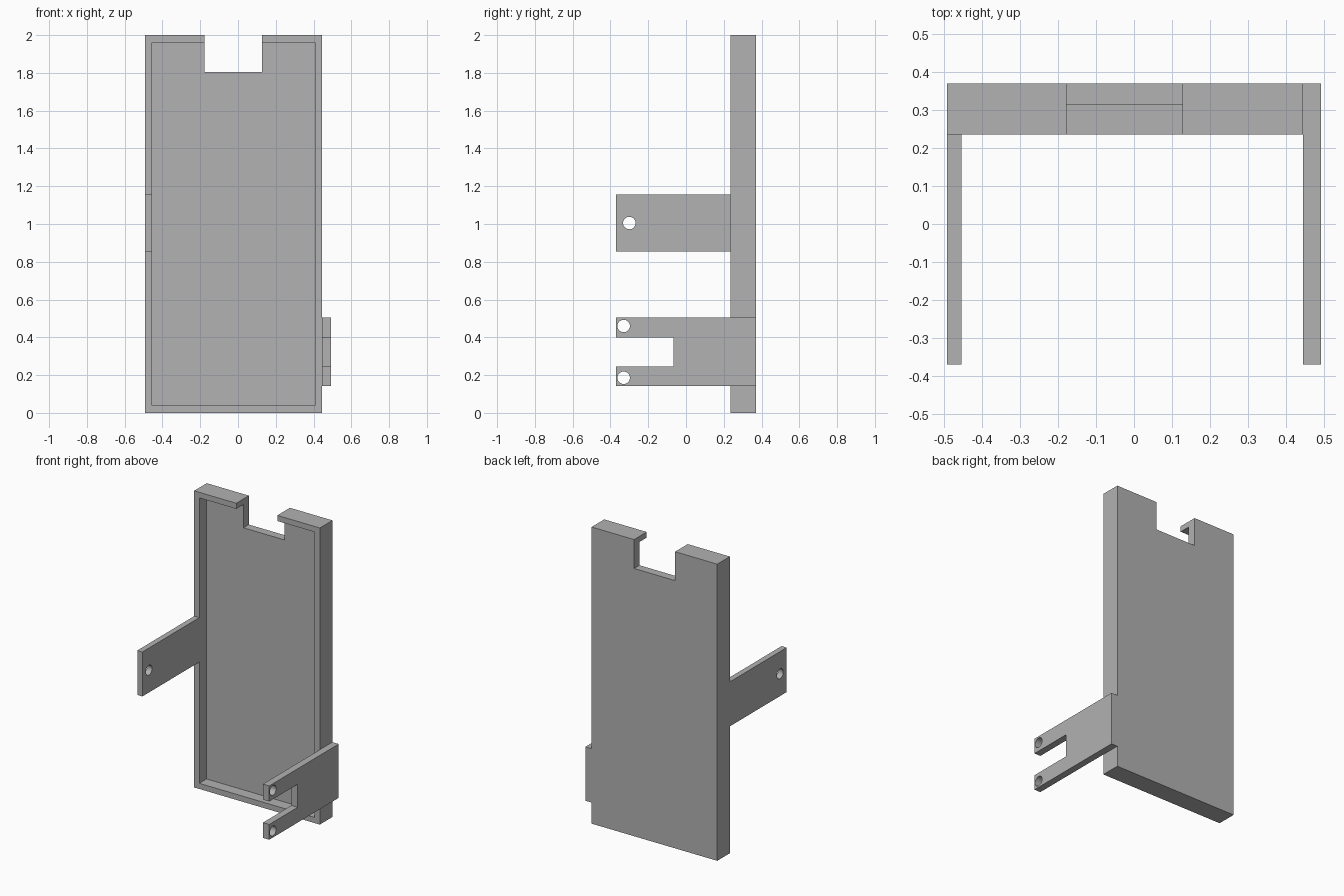
import bpy
import bmesh
from math import pi
from mathutils import Matrix

default = bpy.data.objects.get("Cube")
if default:
    bpy.data.objects.remove(default, do_unlink=True)

# One plain grey for the whole bracket
GREY = (0.445, 0.445, 0.445, 1)
grey = bpy.data.materials.new("plain grey")
grey.use_nodes = True
grey.diffuse_color = GREY
grey.node_tree.nodes["Principled BSDF"].inputs["Base Color"].default_value = GREY


def new_object(name, bm):
    mesh = bpy.data.meshes.new(name)
    bm.to_mesh(mesh)
    bm.free()
    mesh.materials.append(grey)
    ob = bpy.data.objects.new(name, mesh)
    bpy.context.collection.objects.link(ob)
    return ob


def box(name, x, y, z):
    """Box from (low, high) pairs along each axis."""
    bm = bmesh.new()
    bmesh.ops.create_cube(bm, size=1)
    for v in bm.verts:
        v.co = [low + (c + 0.5) * (high - low)
                for c, (low, high) in zip(v.co, (x, y, z))]
    return new_object(name, bm)


def pin(x, y, z, radius=0.033):
    """Round cutter lying along x."""
    bm = bmesh.new()
    bmesh.ops.create_cone(bm, cap_ends=True, segments=32, radius1=radius,
                          radius2=radius, depth=0.2,
                          matrix=Matrix.Translation((x, y, z)) @ Matrix.Rotation(pi / 2, 4, "Y"))
    return new_object("hole_cutter", bm)


def cut(ob, cutters):
    """Subtract the cutters, bake the result and drop the cutters."""
    for cutter in cutters:
        cutter.hide_render = True
        mod = ob.modifiers.new("cut", "BOOLEAN")
        mod.operation = "DIFFERENCE"
        mod.solver = "EXACT"
        mod.object = cutter
    graph = bpy.context.evaluated_depsgraph_get()
    baked = bpy.data.meshes.new_from_object(ob.evaluated_get(graph))
    ob.modifiers.clear()
    ob.data = baked
    for cutter in cutters:
        bpy.data.objects.remove(cutter, do_unlink=True)


LEFT, RIGHT = 0.445, -0.492      # outer tray sides
FRONT, BACK = 0.236, 0.37        # tray depth
ARM_TIP = -0.37
WALL = 0.038

# Shallow tray, open to the front, with a notch through its top edge
tray = box("tray", (RIGHT, LEFT), (FRONT, BACK), (0, 2))
cut(tray, [
    box("cavity", (RIGHT + WALL, LEFT - WALL), (0, 0.313), (WALL, 2 - WALL)),
    box("notch", (-0.178, 0.128), (0, 1), (1.805, 2.2)),
])

# Single-hole arm continuing the right wall
right_arm = box("right_arm", (RIGHT, RIGHT + WALL), (ARM_TIP, FRONT), (0.855, 1.155))
cut(right_arm, [pin(RIGHT, -0.30, 1.005)])

# Forked arm fixed to the outside of the left wall
fork_arm = box("left_fork_arm", (LEFT, 0.492), (ARM_TIP, BACK), (0.142, 0.505))
cut(fork_arm, [
    box("fork_slot", (0.3, 0.6), (-0.6, -0.067), (0.245, 0.4)),
    pin(LEFT, -0.33, 0.46),
    pin(LEFT, -0.33, 0.186),
])

# Smooth hole walls, crisp edges elsewhere
for ob in (tray, right_arm, fork_arm):
    bpy.ops.object.select_all(action="DESELECT")
    ob.select_set(True)
    bpy.context.view_layer.objects.active = ob
    bpy.ops.object.shade_smooth_by_angle()
